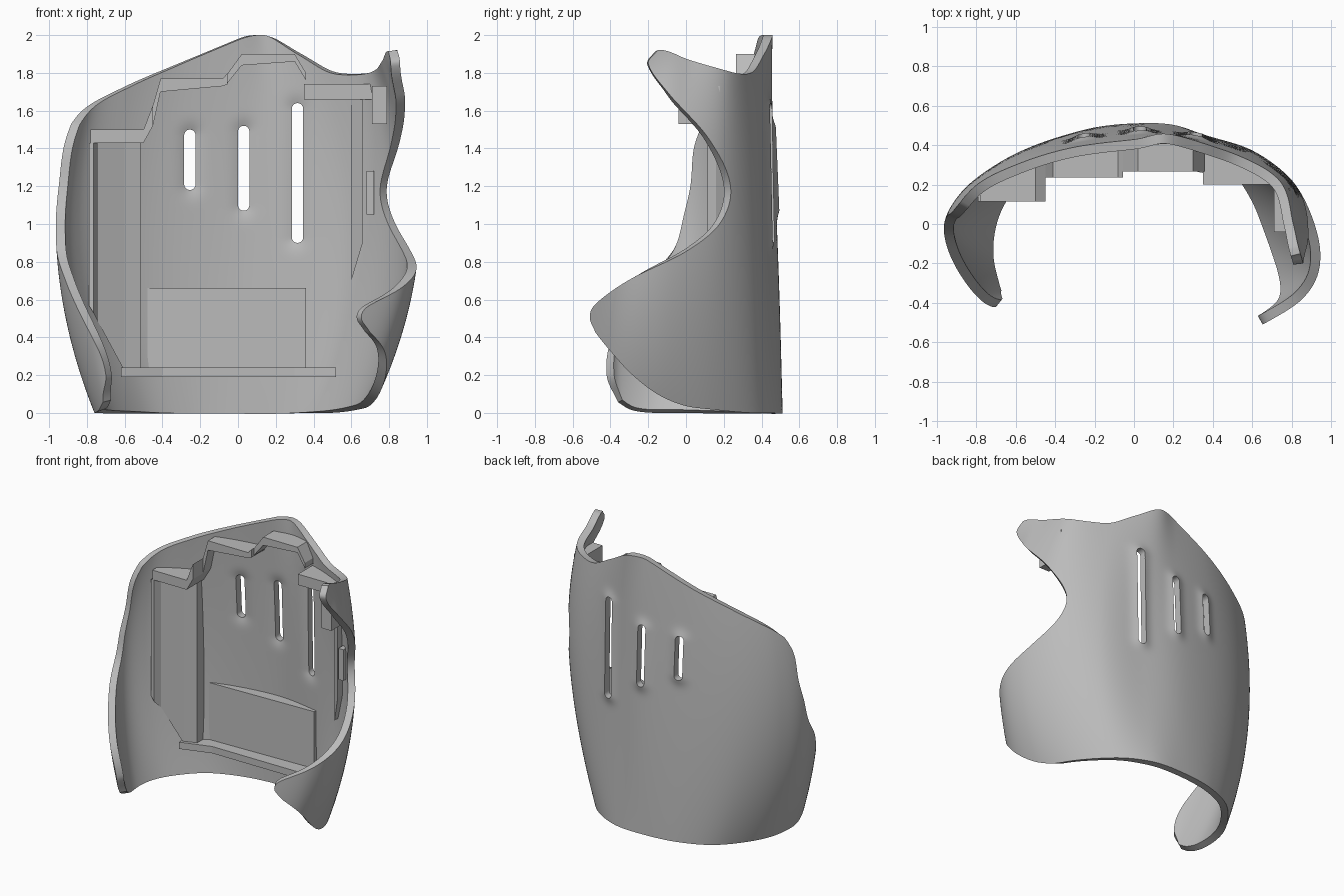
import bpy, bmesh, math
from mathutils import Vector

cube = bpy.data.objects.get("Cube")
if cube:
    bpy.data.objects.remove(cube, do_unlink=True)

grey = bpy.data.materials.new("plain_grey")
grey.use_nodes = True
grey.diffuse_color = (0.5, 0.5, 0.5, 1)
grey.node_tree.nodes["Principled BSDF"].inputs["Base Color"].default_value = (0.5, 0.5, 0.5, 1)

# Horseshoe cross-sections of the outer skin, from the -x front edge round the back to the +x front edge
LOW = [(-.60, -.46), (-.70, -.36), (-.76, -.15), (-.71, .10), (-.52, .35), (-.28, .47), (0, .51),
       (.25, .49), (.48, .36), (.64, .12), (.70, -.15), (.66, -.40), (.52, -.60)]
MID = [(-.62, -.50), (-.82, -.38), (-.95, -.08), (-.87, .14), (-.65, .33), (-.36, .44), (0, .49),
       (.30, .455), (.60, .37), (.82, .16), (.94, -.14), (.88, -.36), (.60, -.54)]
HIGH = [(-.70, -.40), (-.80, -.25), (-.85, -.02), (-.78, .18), (-.58, .30), (-.32, .39), (0, .44),
        (.22, .45), (.50, .36), (.74, .22), (.83, 0), (.86, -.15), (.86, -.40)]
LEVELS = (0, .75, 1.8)

# Rim depth by height (z, y) on both sides; rim height by position (u, z) above and below
RIM_POS = [(.42, -.48), (.5, -.51), (.57, -.48), (.7, -.3), (.85, 0), (1, .18), (1.2, .235),
           (1.45, .12), (1.7, -.1), (1.85, -.2), (1.92, -.15)]
RIM_NEG = [(.06, -.36), (.2, -.42), (.4, -.39), (.7, -.2), (.87, -.06), (1.05, 0), (1.2, .04),
           (1.4, .06), (1.55, .12)]
TOP = [(2.5, 1.5), (3, 1.6), (4, 1.73), (5, 1.85), (6, 1.98), (6.5, 2), (7, 1.985), (7.5, 1.9),
       (8, 1.81), (8.5, 1.795), (9, 1.81), (10, 1.87), (11, 1.92)]
BOTTOM = [(1, .06), (1.4, .015), (2, 0), (8, 0), (9, .02), (9.5, .04), (10, .1), (10.5, .2),
          (11, .32), (11.5, .43)]
SLOTS = [(-.255, 1.18, 1.5), (.03, 1.07, 1.52), (.315, .9, 1.64)]


def curve(pts, t):
    """Smooth value through (t, value) pairs, held at both ends."""
    if t <= pts[0][0]:
        return pts[0][1]
    if t >= pts[-1][0]:
        return pts[-1][1]
    n = len(pts)
    i = max(k for k in range(n - 1) if pts[k][0] <= t)

    def slope(k):
        a, b = pts[max(k - 1, 0)], pts[min(k + 1, n - 1)]
        return (b[1] - a[1]) / (b[0] - a[0])
    h = pts[i + 1][0] - pts[i][0]
    f = (t - pts[i][0]) / h
    g = f * f * (3 - 2 * f)
    return (pts[i][1] * (1 - g) + pts[i + 1][1] * g
            + h * f * (1 - f) * (slope(i) * (1 - f) - slope(i + 1) * f))


AXES = [[list(enumerate(p[a] for p in sec)) for a in (0, 1)] for sec in (LOW, MID, HIGH)]


def skin(u, z):
    """Point of the outer skin at position u along the section and height z."""
    x = y = 0
    for i, a in enumerate(LEVELS):
        w = math.prod((z - b) / (a - b) for b in LEVELS if b != a)
        x += w * curve(AXES[i][0], u)
        y += w * curve(AXES[i][1], u)
    return x, y


def solve(test, lo, hi):
    """Bisect for the u where test turns from true to false."""
    for _ in range(24):
        m = (lo + hi) / 2
        lo, hi = (m, hi) if test(m) else (lo, m)
    return lo


def skin_y(x, z):
    return skin(solve(lambda u: skin(u, z)[0] < x, 2.2, 9.8), z)[1]


def mix(a, b, t):
    return a + (b - a) * t


def finish(name, bm):
    bmesh.ops.recalc_face_normals(bm, faces=bm.faces)
    mesh = bpy.data.meshes.new(name)
    bm.to_mesh(mesh)
    bm.free()
    mesh.materials.append(grey)
    ob = bpy.data.objects.new(name, mesh)
    bpy.context.collection.objects.link(ob)
    return ob


def grid(bm, rows, close=False):
    n = len(rows[0])
    for a, b in zip(rows, rows[1:]):
        for i in range(n if close else n - 1):
            k = (i + 1) % n
            bm.faces.new((a[i], b[i], b[k], a[k]))


# Shell skin, swept between the two side rims
NU, NV = 170, 110
rows = []
bm = bmesh.new()


def ends(v):
    zn, zp = mix(RIM_NEG[0][0], 1.52, v), mix(RIM_POS[0][0], RIM_POS[-1][0], v)
    yn, yp = curve(RIM_NEG, zn), curve(RIM_POS, zp)
    return (solve(lambda u: skin(u, zn)[1] < yn, 0, 6),
            solve(lambda u: skin(u, zp)[1] > yp, 6.7, 12))


first, last = ends(0), ends(1)
for j in range(NV + 1):
    v = j / NV
    u0, u1 = ends(v)
    row = []
    for i in range(NU + 1):
        s = i / NU
        z = mix(curve(BOTTOM, mix(*first, s)), curve(TOP, mix(*last, s)), v)
        x, y = skin(mix(u0, u1, s), z)
        # raised lips round the slots
        if y > .2:
            for sx, z0, z1 in SLOTS:
                d = math.hypot(x - sx, z - min(max(z, z0 + .03), z1 - .03))
                y += .022 * math.exp(-(d / .055) ** 2)
        row.append(bm.verts.new((x, y, z)))
    rows.append(row)
grid(bm, rows)
shell = finish("shell", bm)
# point the skin outwards
mid = shell.data.polygons[(NV // 2) * NU + NU // 2]
if mid.normal.y < 0:
    shell.data.flip_normals()
bpy.context.view_layer.objects.active = shell
shell.select_set(True)
solid = shell.modifiers.new("wall", 'SOLIDIFY')
solid.thickness, solid.offset = .05, -1
bpy.ops.object.modifier_apply(modifier=solid.name)

# Slot cutters with round ends
for sx, z0, z1 in SLOTS:
    bm = bmesh.new()
    r = .03
    rings = []
    for y in (.25, .7):
        ring = []
        for k in range(24):
            a = math.tau * (k + .5) / 24
            zc = z1 - r if math.sin(a) > 0 else z0 + r
            ring.append(bm.verts.new((sx + r * math.cos(a), y, zc + r * math.sin(a))))
        rings.append(ring)
        bm.faces.new(ring)
    grid(bm, rings, True)
    cutter = finish("slot_cutter", bm)
    cut = shell.modifiers.new("slot", 'BOOLEAN')
    cut.operation, cut.object, cut.solver = 'DIFFERENCE', cutter, 'EXACT'
    bpy.context.view_layer.objects.active = shell
    bpy.ops.object.modifier_apply(modifier=cut.name)
    bpy.data.objects.remove(cutter, do_unlink=True)
bpy.ops.object.shade_smooth_by_angle(angle=math.radians(35))


def bar(name, stations):
    """Solid on the inside of the shell through (x, low z, high z, front y) stations."""
    bm = bmesh.new()
    steps = []
    for a, b in zip(stations, stations[1:]):
        n = max(1, round((b[0] - a[0]) / .04))
        steps += [[mix(p, q, k / n) for p, q in zip(a, b)] for k in range(n)]
    rings = []
    for x, lo, hi, front in steps + [stations[-1]]:
        ring = []
        m = max(1, round((hi - lo) / .1))
        heights = [mix(lo, hi, k / m) for k in range(m + 1)]
        backs = [skin_y(x, z) - .025 for z in heights]
        front = min(front, min(backs) - .01)
        pts = [(x, front, lo), (x, front, hi)]
        # the back follows the skin; a fixed count keeps rings matched
        for k in range(8, -1, -1):
            z = mix(lo, hi, k / 8)
            pts.append((x, skin_y(x, z) - .025, z))
        rings.append([bm.verts.new(p) for p in pts])
    grid(bm, rings, True)
    bm.faces.new(rings[0])
    bm.faces.new(rings[-1])
    return finish(name, bm)


# Stepped ledge under the top rim
bar("upper_ledge_outer", [(-.78, 1.43, 1.5, .115), (-.5, 1.43, 1.5, .115), (-.45, 1.52, 1.63, .115)])
bar("upper_ledge_middle", [(-.48, 1.47, 1.52, .235), (-.45, 1.52, 1.63, .235), (-.41, 1.7, 1.77, .235),
                           (-.08, 1.73, 1.77, .235), (-.055, 1.74, 1.8, .235)])
bar("upper_ledge_inner", [(-.06, 1.74, 1.79, .265), (.02, 1.84, 1.9, .265), (.3, 1.86, 1.9, .265),
                          (.36, 1.76, 1.8, .265)])
bar("upper_ledge_clip", [(.35, 1.66, 1.74, .2), (.71, 1.66, 1.74, .2)])

# Side panels, lower ledge and flat lower panel of the pocket
bar("side_panel", [(-.79, .57, 1.43, .115), (-.765, .53, 1.43, .115), (-.74, .48, 1.43, .16),
                   (-.6, .22, 1.43, .23), (-.515, .22, 1.43, .26)])
bar("side_wall", [(.6, .7, 1.66, .27), (.66, .9, 1.66, .22)])
bar("lower_ledge", [(-.62, .19, .24, .2), (-.4, .19, .24, .27), (.3, .19, .24, .27), (.52, .19, .24, .22)])
bar("lower_panel", [(-.48, .22, .66, .35), (.36, .22, .66, .375)])


def box(name, lo, hi):
    bm = bmesh.new()
    bmesh.ops.create_cube(bm, size=1)
    for v in bm.verts:
        v.co = Vector(mix(a, b, c + .5) for a, b, c in zip(lo, hi, v.co))
    return finish(name, bm)


# Small catches beside the horn
box("horn_catch", (.71, -.04, 1.53), (.79, .18, 1.73))
box("notch_catch", (.68, .2, 1.05), (.72, .28, 1.28))
